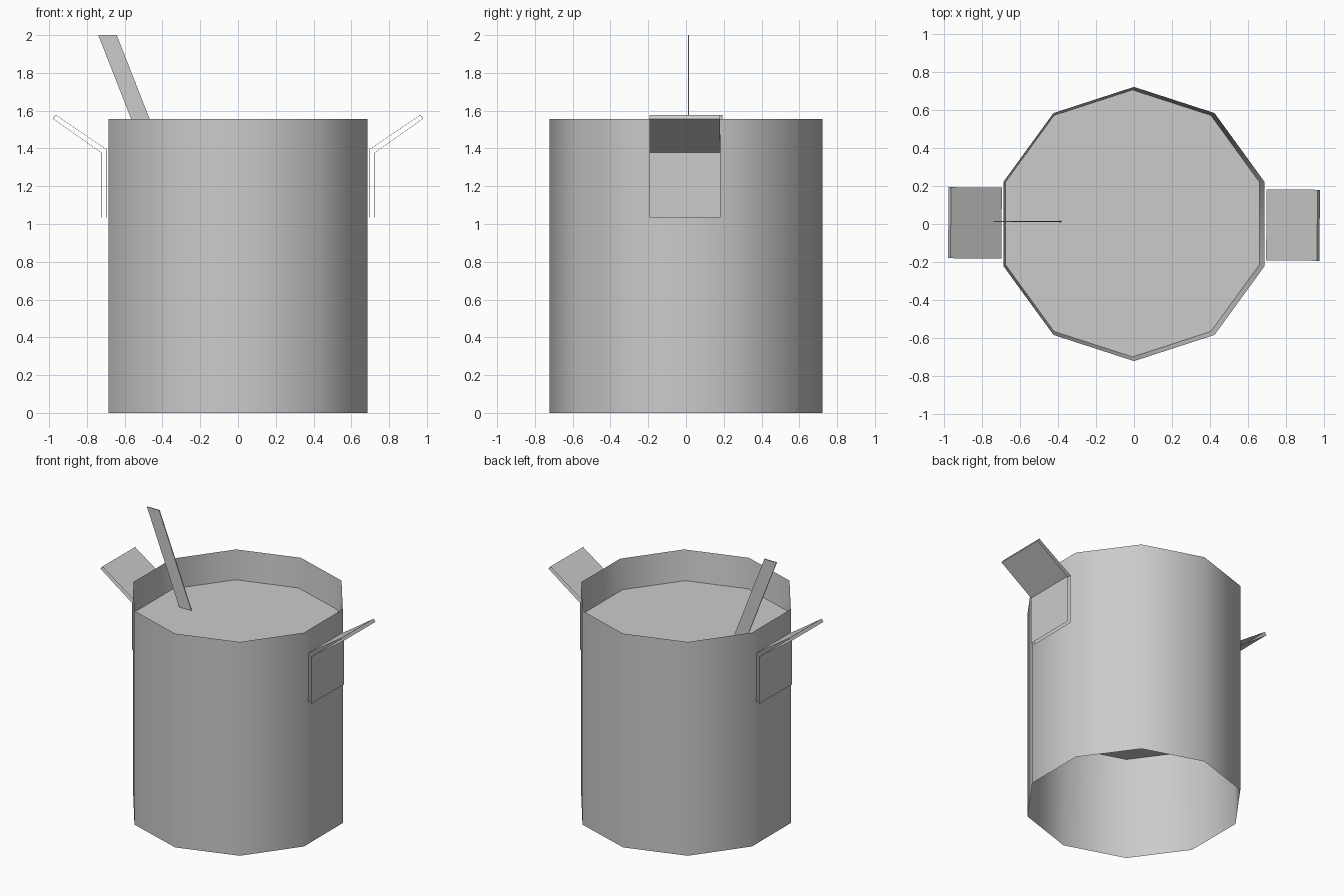
import bpy, bmesh, math

if "Cube" in bpy.data.objects:
    bpy.data.objects.remove(bpy.data.objects["Cube"])

metal = bpy.data.materials.new("grey_metal")
metal.diffuse_color = (0.6, 0.6, 0.6, 1)
metal.use_nodes = True
metal.node_tree.nodes["Principled BSDF"].inputs["Base Color"].default_value = metal.diffuse_color


def make_object(name, bm, smooth_angle):
    mesh = bpy.data.meshes.new(name)
    bm.to_mesh(mesh)
    bm.free()
    mesh.materials.append(metal)
    ob = bpy.data.objects.new(name, mesh)
    bpy.context.collection.objects.link(ob)
    bpy.ops.object.select_all(action='DESELECT')
    ob.select_set(True)
    bpy.context.view_layer.objects.active = ob
    bpy.ops.object.shade_smooth_by_angle(angle=math.radians(smooth_angle))
    return ob


# Pot: ten-sided wall with a recessed top disc and a hollow underside
SIDES = 10
RINGS = [  # radius, z, x offset, y offset
    (0.705, 0.74, 0, 0),
    (0.722, 0.0, 0, 0),
    (0.722, 1.555, 0, 0),
    (0.703, 1.34, -0.008, 0.003),
]
bm = bmesh.new()
rings = []
for r, z, ox, oy in RINGS:
    angles = [math.pi / 2 + i * math.tau / SIDES for i in range(SIDES)]
    rings.append([bm.verts.new((ox + r * math.cos(a), oy + r * math.sin(a), z)) for a in angles])
for low, high in zip(rings, rings[1:]):
    for i in range(SIDES):
        j = (i + 1) % SIDES
        bm.faces.new((low[i], low[j], high[j], high[i]))
bm.faces.new(list(reversed(rings[0])))
bm.faces.new(rings[-1])
make_object("pot", bm, 40)


# Handles: bent double-sheet tabs, open at the sides and the lower end
HANDLE = [(0.725, 1.035), (0.725, 1.378), (0.978, 1.557),
          (0.965, 1.577), (0.697, 1.395), (0.697, 1.035)]


def make_handle(name, turn):
    bm = bmesh.new()
    rows = [[bm.verts.new((x, y, z)) for y in (-0.187, 0.187)] for x, z in HANDLE]
    for a, b in zip(rows, rows[1:]):
        bm.faces.new((a[0], a[1], b[1], b[0]))
    ob = make_object(name, bm, 40)
    ob.rotation_euler.z = math.radians(turn)


make_handle("right_handle", -0.4)
make_handle("left_handle", 179.6)

# Stirrer: thin slanted strip standing in the pot
bm = bmesh.new()
front = [bm.verts.new((x, 0.010, z)) for x, z in
         ((-0.465, 1.30), (-0.367, 1.30), (-0.642, 2.0), (-0.740, 2.0))]
face = bm.faces.new(front)
out = bmesh.ops.extrude_face_region(bm, geom=[face])
for v in out["geom"]:
    if isinstance(v, bmesh.types.BMVert):
        v.co.y += 0.007
bmesh.ops.recalc_face_normals(bm, faces=bm.faces)
make_object("stirrer", bm, 30)
